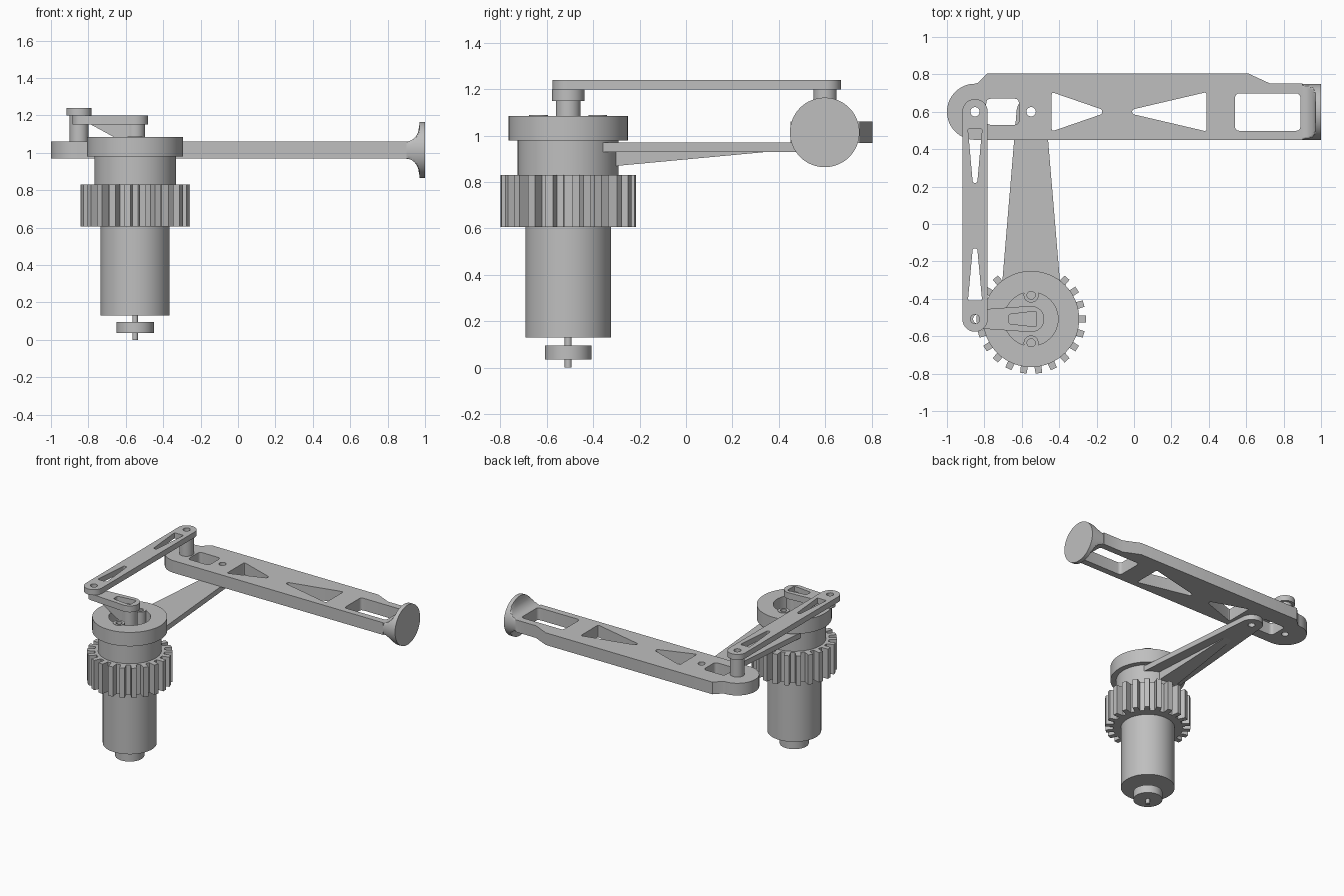
import bpy, bmesh
from math import sin, cos, pi, atan2, asin, hypot, sqrt

cube = bpy.data.objects.get("Cube")
if cube:
    bpy.data.objects.remove(cube, do_unlink=True)

grey = bpy.data.materials.new("machined_grey")
grey.use_nodes = True
GREY = (0.52, 0.52, 0.52, 1)
grey.diffuse_color = GREY
grey.node_tree.nodes["Principled BSDF"].inputs["Base Color"].default_value = GREY

AXIS = (-0.55, -0.508)     # motor axis
PIVOT = (-0.55, 0.6)       # main arm pivot
TAIL = (-0.85, 0.6)        # rear end of main arm
CRANK_END = (-0.85, -0.508)


def arc(c, r, a0, a1, n=20):
    return [(c[0] + r * cos(a0 + (a1 - a0) * i / n),
             c[1] + r * sin(a0 + (a1 - a0) * i / n)) for i in range(n + 1)]


def circle(c, r, n=48):
    return arc(c, r, 0, 2 * pi, n)[:-1]


def tapered(c0, r0, c1, r1):
    """Outline of two discs joined by their tangents."""
    dx, dy = c1[0] - c0[0], c1[1] - c0[1]
    a, b = atan2(dy, dx), asin((r0 - r1) / hypot(dx, dy))
    return (arc(c0, r0, a + pi / 2 - b, a + 3 * pi / 2 + b)
            + arc(c1, r1, a - pi / 2 + b, a + pi / 2 - b))


def rounded(points, r=0.015):
    """Soften the corners of a polygon with short curves."""
    out = []
    for i, p in enumerate(points):
        ends = []
        for q in (points[i - 1], points[(i + 1) % len(points)]):
            k = min(0.45, r / hypot(q[0] - p[0], q[1] - p[1]))
            ends.append((p[0] + (q[0] - p[0]) * k, p[1] + (q[1] - p[1]) * k))
        for j in range(5):
            t = j / 4
            out.append(tuple((1 - t) ** 2 * ends[0][k] + 2 * t * (1 - t) * p[k]
                             + t * t * ends[1][k] for k in (0, 1)))
    return out


def box(x0, x1, y0, y1):
    return rounded([(x0, y0), (x1, y0), (x1, y1), (x0, y1)], 0.025)


def finish(ob):
    ob.data.materials.clear()
    ob.data.materials.append(grey)
    bpy.ops.object.select_all(action='DESELECT')
    ob.select_set(True)
    bpy.context.view_layer.objects.active = ob
    bpy.ops.object.shade_smooth_by_angle(angle=pi / 6)
    return ob


def prism(name, outline, z0, z1, holes=(), bottom=None):
    """Extrude a plan outline with holes; bottom(x, y) may slope the underside."""
    cu = bpy.data.curves.new(name, 'CURVE')
    cu.dimensions, cu.fill_mode, cu.extrude = '2D', 'BOTH', (z1 - z0) / 2
    for pts in (outline, *holes):
        sp = cu.splines.new('POLY')
        sp.points.add(len(pts) - 1)
        for p, co in zip(sp.points, pts):
            p.co = (co[0], co[1], 0, 1)
        sp.use_cyclic_u = True
    ob = bpy.data.objects.new(name, cu)
    bpy.context.collection.objects.link(ob)
    bpy.ops.object.select_all(action='DESELECT')
    ob.select_set(True)
    bpy.context.view_layer.objects.active = ob
    bpy.ops.object.convert(target='MESH')
    ob = bpy.context.view_layer.objects.active
    bm = bmesh.new()
    bm.from_mesh(ob.data)
    bmesh.ops.remove_doubles(bm, verts=bm.verts, dist=1e-5)
    for v in bm.verts:
        low = bottom(v.co.x, v.co.y) if bottom else z0
        v.co.z = z1 if v.co.z > 0 else low
    bmesh.ops.recalc_face_normals(bm, faces=bm.faces)
    bm.to_mesh(ob.data)
    bm.free()
    return finish(ob)


# Motor, shaft and small pulley
prism("motor_shaft", circle(AXIS, 0.015, 24), 0, 0.14)
prism("pulley", circle(AXIS, 0.1), 0.035, 0.095)
prism("motor_body", circle(AXIS, 0.185, 64), 0.13, 0.61)

# Toothed gear
TEETH = 22
teeth = []
for i in range(TEETH):
    a = 2 * pi * i / TEETH
    for r, da in ((0.24, -0.08), (0.293, -0.06), (0.293, 0.06), (0.24, 0.08)):
        teeth.append((AXIS[0] + r * cos(a + da), AXIS[1] + r * sin(a + da)))
prism("gear", teeth, 0.605, 0.83)

# Neck, hollow collar, screw bosses and output post
prism("neck", circle(AXIS, 0.218, 64), 0.83, 0.98)
prism("collar", circle(AXIS, 0.257, 64), 0.98, 1.085, [circle(AXIS, 0.144)])
for side, s in (("front", -1), ("back", 1)):
    c = (AXIS[0], AXIS[1] + s * 0.128)
    prism(side + "_screw_boss", circle(c, 0.04, 32), 0.98, 1.088,
          [circle(c, 0.022, 24)])
prism("output_post", circle(AXIS, 0.053), 0.98, 1.16)

# Crank with a gusset sloping down to the post
ax, ay = AXIS
crank_slot = rounded([(ax - 0.12, ay - 0.025), (ax + 0.03, ay - 0.042),
                      (ax + 0.03, ay + 0.042), (ax - 0.12, ay + 0.025)], 0.012)
prism("crank", tapered(AXIS, 0.07, (-0.835, ay), 0.05), 1.15, 1.198,
      [crank_slot, circle((-0.835, ay), 0.025, 24)])
prism("crank_gusset", [(-0.785, ay - 0.03), (ax, ay - 0.045),
                       (ax, ay + 0.045), (-0.785, ay + 0.03)], 1.1, 1.152,
      bottom=lambda x, y: 1.15 - 0.545 * (x + 0.785))

# Connecting link with two tapered slots
lx = TAIL[0]


def link_slot(wide, narrow):
    return rounded([(lx - 0.038, wide), (lx + 0.038, wide),
                    (lx + 0.012, narrow), (lx - 0.012, narrow)], 0.012)


prism("connecting_link", tapered(CRANK_END, 0.068, TAIL, 0.068), 1.198, 1.24,
      [link_slot(0.51, 0.22), link_slot(-0.41, -0.13),
       circle(CRANK_END, 0.025, 24), circle(TAIL, 0.025, 24)])
prism("link_pin", circle(TAIL, 0.05), 1.06, 1.198, [circle(TAIL, 0.025, 24)])

# Fixed support bar with a tapering rib underneath
root_y = AXIS[1] + 0.13
prism("support_bar", [(-0.71, root_y), (-0.39, root_y)]
      + arc(PIVOT, 0.078, 0, pi), 0.93, 0.97, [circle(PIVOT, 0.025, 24)])
prism("support_rib", [(-0.625, root_y), (-0.475, root_y), (-0.52, 0.35), (-0.58, 0.35)],
      0.86, 0.932, bottom=lambda x, y: 0.93 + 0.093 * (min(y, 0.35) - 0.35))

# Main arm with lightening windows
ARM_END = 0.9
outline = arc(TAIL, 0.15, 1.5 * pi, 0.5 * pi, 32) + [
    (-0.835, 0.755), (-0.785, 0.805), (0.61, 0.805), (0.73, 0.75),
    (ARM_END, 0.75), (ARM_END, 0.45)]
windows = [
    box(-0.79, -0.615, 0.53, 0.67),
    box(0.54, 0.89, 0.498, 0.698),
    rounded([(-0.44, 0.495), (-0.17, 0.588), (-0.17, 0.612), (-0.44, 0.705)]),
    rounded([(0.388, 0.495), (-0.01, 0.588), (-0.01, 0.612), (0.388, 0.705)]),
    circle(PIVOT, 0.025, 24), circle(TAIL, 0.025, 24)]
prism("main_arm", outline, 0.968, 1.06, windows)

# Round end plate flaring out of the arm
bm = bmesh.new()
STEPS, SIDES, R, MID = 10, 64, 0.15, 1.014
sections = []
for i in range(STEPS + 1):
    t = i / STEPS
    sections.append((ARM_END + 0.07 * t, 0.046 + 0.09 * (1 - sqrt(1 - t * t))))
sections += [(0.97, R), (1.0, R)]
rings = []
for x, h in sections:
    ring = []
    for k in range(SIDES):
        a = 2 * pi * k / SIDES
        z = max(-h, min(h, R * sin(a)))
        ring.append(bm.verts.new((x, 0.598 + R * cos(a), MID + z)))
    rings.append(ring)
for r0, r1 in zip(rings, rings[1:]):
    for k in range(SIDES):
        j = (k + 1) % SIDES
        bm.faces.new((r0[k], r0[j], r1[j], r1[k]))
bm.faces.new(rings[0])
bm.faces.new(rings[-1])
bmesh.ops.remove_doubles(bm, verts=bm.verts, dist=1e-5)
bmesh.ops.recalc_face_normals(bm, faces=bm.faces)
mesh = bpy.data.meshes.new("end_plate")
bm.to_mesh(mesh)
bm.free()
plate = bpy.data.objects.new("end_plate", mesh)
bpy.context.collection.objects.link(plate)
finish(plate)
